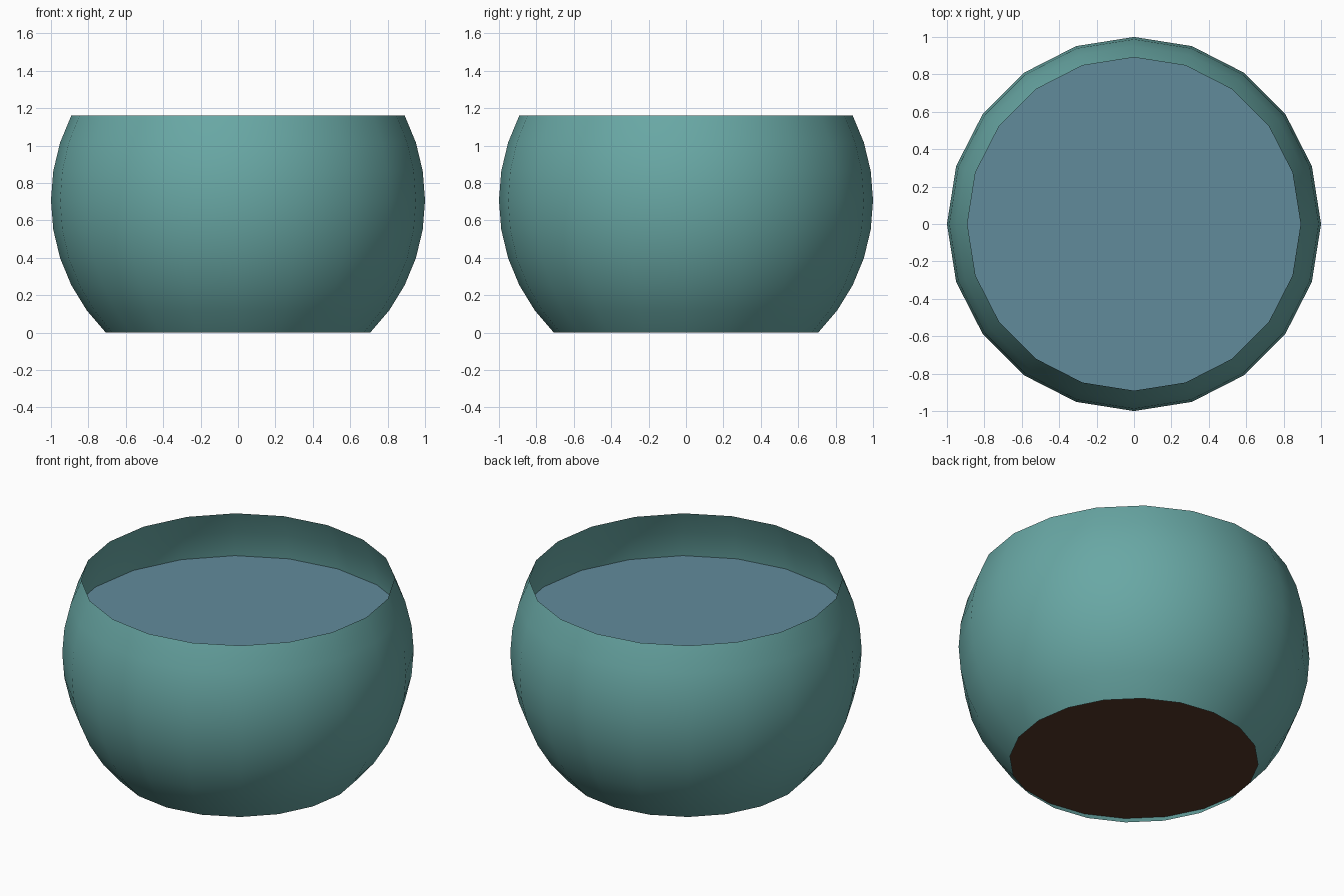
import bpy, bmesh, math

if "Cube" in bpy.data.objects:
    bpy.data.objects.remove(bpy.data.objects["Cube"])

SEGMENTS = 20
CENTRE_Z = math.sin(math.radians(45))

# Cut-sphere profile from 45 degrees below to 27 degrees above the equator
profile = [(math.cos(math.radians(a)), CENTRE_Z + math.sin(math.radians(a)))
           for a in range(-45, 28, 9)]


def wall_radius(z):
    for (r0, z0), (r1, z1) in zip(profile, profile[1:]):
        if z0 <= z <= z1:
            return r0 + (r1 - r0) * (z - z0) / (z1 - z0)


def ring(bm, r, z):
    return [bm.verts.new((r * math.cos(2 * math.pi * i / SEGMENTS),
                          r * math.sin(2 * math.pi * i / SEGMENTS), z))
            for i in range(SEGMENTS)]


def finish(bm, name, color, smooth=False):
    mesh = bpy.data.meshes.new(name)
    for f in bm.faces:
        f.smooth = smooth
    bm.to_mesh(mesh)
    bm.free()
    obj = bpy.data.objects.new(name, mesh)
    bpy.context.collection.objects.link(obj)
    mat = bpy.data.materials.new(name + "_material")
    mat.diffuse_color = color
    mat.use_nodes = True
    mat.node_tree.nodes["Principled BSDF"].inputs["Base Color"].default_value = mat.diffuse_color
    mesh.materials.append(mat)


# Open glass bowl, a single thin shell
bm = bmesh.new()
rings = [ring(bm, r, z) for r, z in profile]
for low, high in zip(rings, rings[1:]):
    for i in range(SEGMENTS):
        j = (i + 1) % SEGMENTS
        bm.faces.new((low[i], low[j], high[j], high[i]))
finish(bm, "bowl", (0.14, 0.39, 0.375, 1), smooth=True)


# Flat discs that meet the wall: water surface and base of the soil
def disc(name, z, color, up):
    bm = bmesh.new()
    verts = ring(bm, wall_radius(z), z)
    bm.faces.new(verts if up else verts[::-1])
    finish(bm, name, color)


disc("water", 0.85, (0.12, 0.26, 0.33, 1), True)
disc("soil", 0.05, (0.09, 0.04, 0.022, 1), False)
